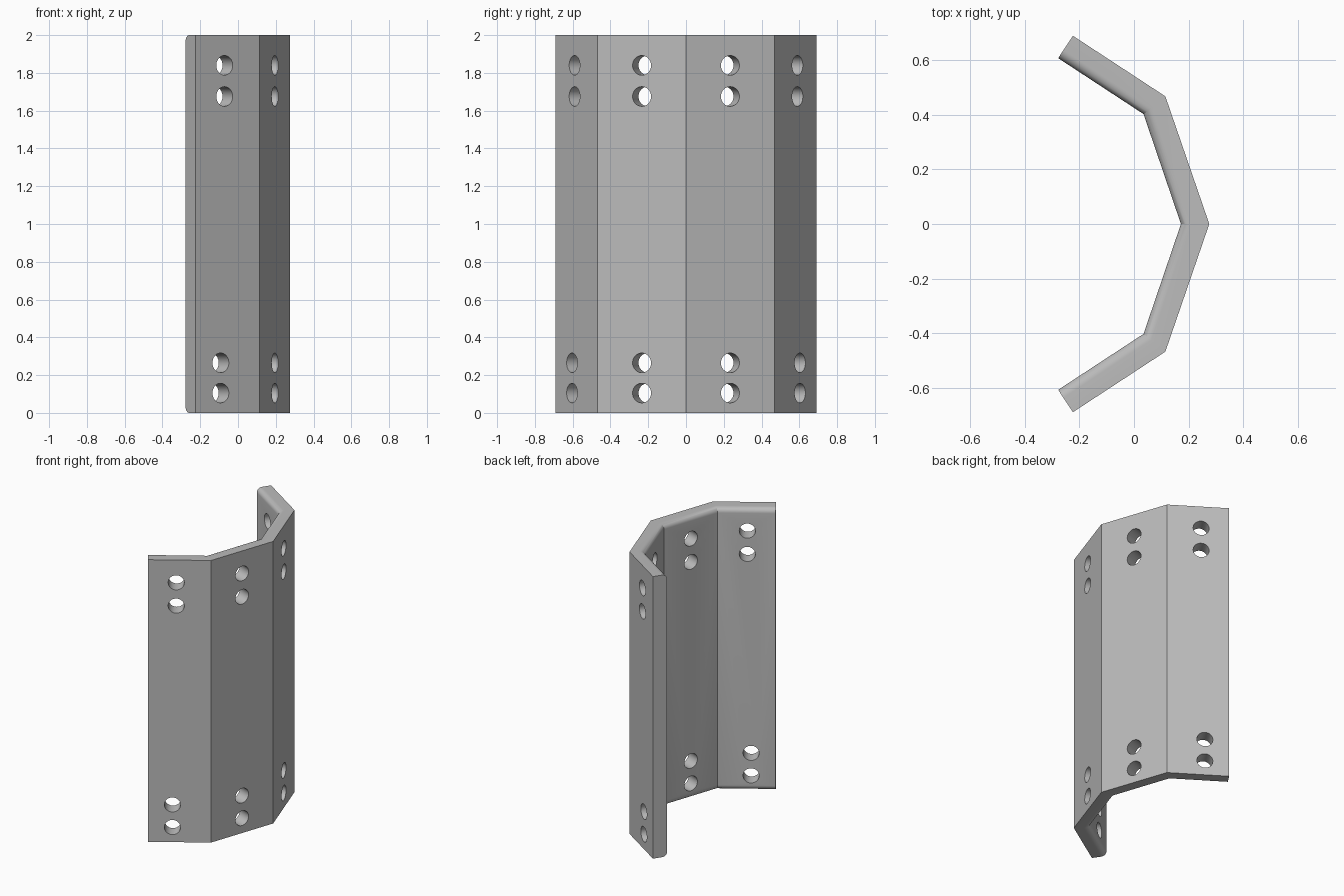
import bpy
import bmesh
import math
from mathutils import Vector

cube = bpy.data.objects.get("Cube")
if cube:
    bpy.data.objects.remove(cube, do_unlink=True)

HEIGHT = 2.0
ROUND = 0.035
HOLE_RADIUS = 0.052

steel = bpy.data.materials.new("grey steel")
steel.use_nodes = True
grey = (0.5, 0.5, 0.5, 1)
steel.diffuse_color = grey
steel.node_tree.nodes["Principled BSDF"].inputs["Base Color"].default_value = grey


def finish(bm, name):
    bmesh.ops.recalc_face_normals(bm, faces=bm.faces)
    mesh = bpy.data.meshes.new(name)
    bm.to_mesh(mesh)
    bm.free()
    obj = bpy.data.objects.new(name, mesh)
    bpy.context.collection.objects.link(obj)
    mesh.materials.append(steel)
    return obj


# Folded plate: half profile mirrored across y, then extruded upward
outer_half = [(-0.224, -0.69), (0.115, -0.468), (0.276, 0)]
inner_half = [(-0.278, -0.608), (0.035, -0.403), (0.172, 0)]


def mirrored(half):
    return half + [(x, -y) for x, y in reversed(half[:-1])]


outer, inner = mirrored(outer_half), mirrored(inner_half)
bm = bmesh.new()
base = bm.faces.new([bm.verts.new((x, y, 0)) for x, y in outer + inner[::-1]])
grown = bmesh.ops.extrude_face_region(bm, geom=[base])["geom"]
bmesh.ops.translate(bm, vec=(0, 0, HEIGHT),
                    verts=[g for g in grown if isinstance(g, bmesh.types.BMVert)])
bmesh.ops.recalc_face_normals(bm, faces=bm.faces)


# Round the top and bottom rims on the inner side only
def on_inner(v):
    return any(math.hypot(v.co.x - x, v.co.y - y) < 0.001 for x, y in inner)


rims = [e for e in bm.edges
        if all(on_inner(v) for v in e.verts)
        and abs(e.verts[0].co.z - e.verts[1].co.z) < 0.001]
bmesh.ops.bevel(bm, geom=rims, offset=ROUND, offset_type='OFFSET',
                segments=8, profile=0.5, affect='EDGES')
plate = finish(bm, "folded_plate")

# Bolt holes: pairs near both ends, square to each panel
cutter_bm = bmesh.new()


def drill(x, y, z, normal):
    turn = Vector((0, 0, 1)).rotation_difference(normal).to_matrix().to_4x4()
    turn.translation = (x, y, z)
    bmesh.ops.create_cone(cutter_bm, cap_ends=True, segments=32, depth=0.4,
                          radius1=HOLE_RADIUS, radius2=HOLE_RADIUS, matrix=turn)


for side in (1, -1):
    for panel in (0, 1):
        a, b = Vector(outer_half[panel]), Vector(outer_half[panel + 1])
        along = b - a
        normal = Vector((along.y, -along.x * side, 0)).normalized()
        for z in (0.105, 0.265, 1.675, 1.84):
            if panel:
                t = 0.5
            else:
                t = 0.45 if z > 1 else 0.39
            spot = a + along * t
            drill(spot.x, spot.y * side, z, normal)
cutter = finish(cutter_bm, "hole_cutter")
cutter.hide_render = True

bpy.ops.object.select_all(action='DESELECT')
bpy.context.view_layer.objects.active = plate
plate.select_set(True)
holes = plate.modifiers.new("bolt holes", 'BOOLEAN')
holes.operation = 'DIFFERENCE'
holes.solver = 'EXACT'
holes.object = cutter
bpy.ops.object.modifier_apply(modifier=holes.name)
bpy.data.objects.remove(cutter, do_unlink=True)
bpy.ops.object.shade_smooth_by_angle(angle=math.radians(20))
